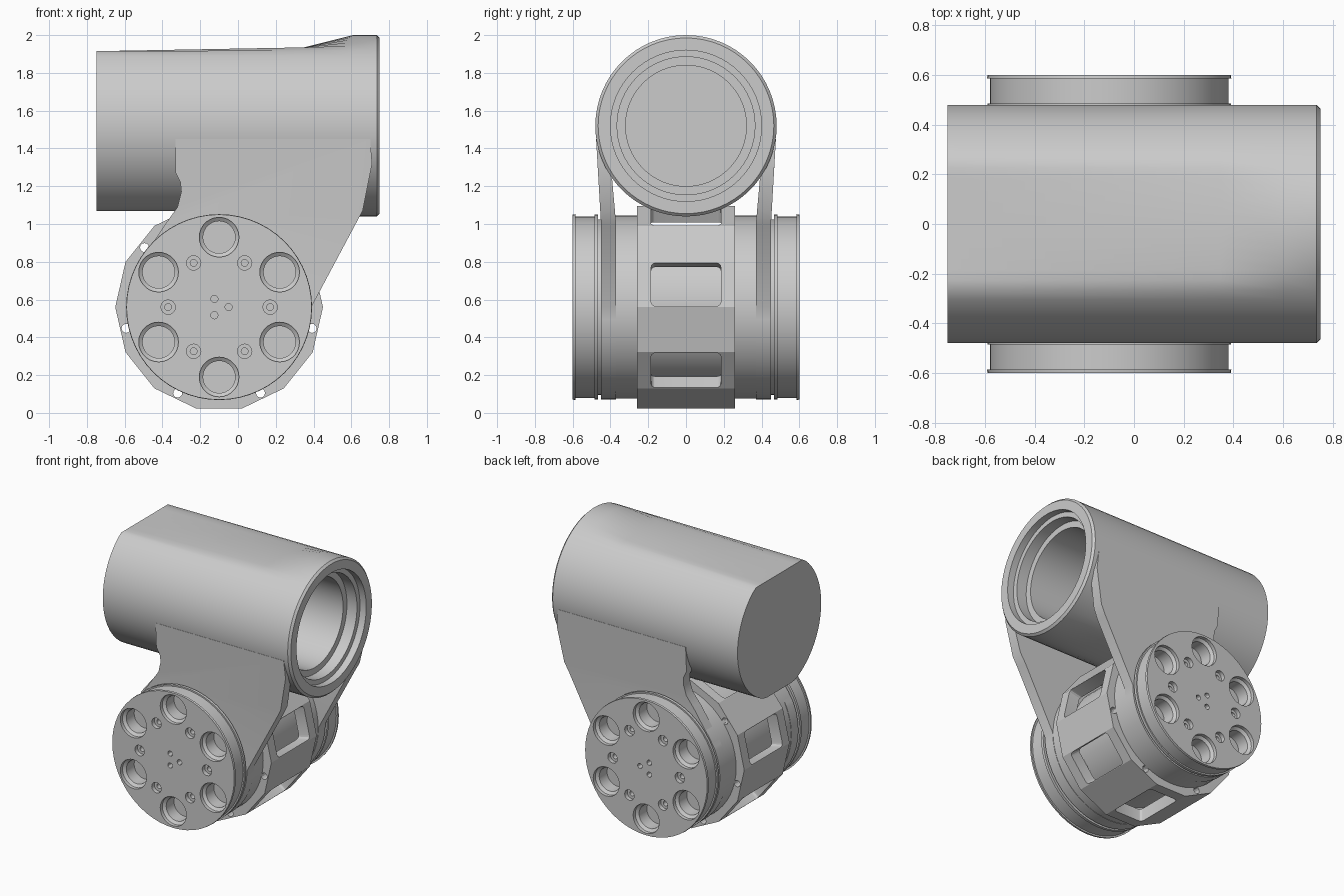
import bpy, bmesh, math
from mathutils import Matrix, Vector

cube = bpy.data.objects.get("Cube")
if cube:
    bpy.data.objects.remove(cube, do_unlink=True)

grey = bpy.data.materials.new("machined_grey")
grey.use_nodes = True
COLOUR = (0.6, 0.6, 0.6, 1)
grey.diffuse_color = COLOUR
grey.node_tree.nodes["Principled BSDF"].inputs["Base Color"].default_value = COLOUR

HUB = Vector((-0.1, 0, 0.56))
TUBE_Z, TUBE_R = 1.52, 0.48


def lathe(bm, profile, sides, closed=False, centre=HUB):
    """Turn (y, radius) points around an axis along y."""
    rings = []
    for y, r in profile:
        angles = [2 * math.pi * i / sides for i in range(sides)]
        rings.append([bm.verts.new(centre + Vector((r * math.cos(a), y, r * math.sin(a))))
                      for a in angles])
    pairs = list(zip(rings, rings[1:]))
    if closed:
        pairs.append((rings[-1], rings[0]))
    else:
        bm.faces.new(rings[0])
        bm.faces.new(rings[-1])
    for a, b in pairs:
        for i in range(sides):
            j = (i + 1) % sides
            bm.faces.new((a[i], a[j], b[j], b[i]))


def make(name, bm):
    bmesh.ops.recalc_face_normals(bm, faces=bm.faces[:])
    mesh = bpy.data.meshes.new(name)
    bm.to_mesh(mesh)
    bm.free()
    mesh.materials.append(grey)
    obj = bpy.data.objects.new(name, mesh)
    bpy.context.collection.objects.link(obj)
    return obj


def select(obj):
    bpy.ops.object.select_all(action="DESELECT")
    obj.select_set(True)
    bpy.context.view_layer.objects.active = obj


def cut(obj, cutter):
    cutter.hide_render = True
    mod = obj.modifiers.new("cut", "BOOLEAN")
    mod.operation, mod.solver, mod.object = "DIFFERENCE", "EXACT", cutter
    select(obj)
    bpy.ops.object.modifier_apply(modifier=mod.name)
    bpy.data.objects.remove(cutter, do_unlink=True)


def smooth(obj, degrees):
    select(obj)
    bpy.ops.object.shade_smooth_by_angle(angle=math.radians(degrees))


def around(count, radius, start=0):
    for i in range(count):
        a = math.radians(start) + 2 * math.pi * i / count
        yield HUB + Vector((radius * math.cos(a), 0, radius * math.sin(a)))


# Hub: solid core with stepped, grooved end discs
half = [(0.24, 0.42), (0.24, 0.485), (0.45, 0.485), (0.45, 0.465), (0.465, 0.465),
        (0.465, 0.49), (0.485, 0.49), (0.485, 0.48), (0.585, 0.48), (0.585, 0.492), (0.6, 0.49)]
bm = bmesh.new()
lathe(bm, [(-y, r) for y, r in reversed(half)] + half, 56)
hub = make("hub", bm)

# Holes in the disc faces: large sockets, counterbored bolts, centre pins
bm = bmesh.new()
for p in around(6, 0.37, 90):
    for s in (-1, 1):
        lathe(bm, [(s * 0.7, 0.105), (s * 0.575, 0.105), (s * 0.56, 0.085), (s * 0.47, 0.085)],
              28, centre=p)
for p in around(6, 0.27):
    lathe(bm, [(-0.7, 0.038), (-0.57, 0.038), (-0.57, 0.018),
               (0.57, 0.018), (0.57, 0.038), (0.7, 0.038)], 16, centre=p)
for p in around(3, 0.05):
    lathe(bm, [(-0.7, 0.019), (0.7, 0.019)], 12, centre=p)
cut(hub, make("hub_hole_cutter", bm))
smooth(hub, 30)

# Faceted drum shell around the core
bm = bmesh.new()
lathe(bm, [(-0.26, 0.55), (0.26, 0.55), (0.26, 0.46), (-0.26, 0.46)], 14, closed=True)
drum = make("drum_shell", bm)

# Windows on every second facet, bolt holes between them
bm = bmesh.new()
for i in range(7):
    a = 2 * math.pi * (i + 0.25) / 7
    turn = Matrix.Translation(HUB) @ Matrix.Rotation(-a, 4, "Y")
    box = bmesh.ops.create_cube(bm, size=1, matrix=Matrix.Diagonal((0.2, 0.37, 0.235, 1)))["verts"]
    edges = {e for v in box for e in v.link_edges
             if abs(e.verts[0].co.x - e.verts[1].co.x) > 0.1}
    corners = bmesh.ops.bevel(bm, geom=list(edges), offset=0.025, segments=3,
                              profile=0.5, affect="EDGES")
    verts = {v for v in box if v.is_valid} | set(corners["verts"])
    bmesh.ops.transform(bm, verts=list(verts), matrix=turn @ Matrix.Translation((0.53, 0, 0)))
for p in around(7, 0.505, -90 / 7):
    lathe(bm, [(-0.4, 0.024), (0.4, 0.024)], 12, centre=p)
cut(drum, make("drum_cutter", bm))
smooth(drum, 20)

# Tube: flattened top and bottom, flaring to a round rim, with a stepped bore
bm = bmesh.new()
SIDES = 64
# each station is x, radius, highest z, lowest z
stations = [(-0.75, TUBE_R, 1.915, 1.07), (0.35, TUBE_R, 1.935, 1.07), (0.61, TUBE_R, 2, 1.04),
            (0.735, TUBE_R, 2, 1.04), (0.75, 0.465, 2, 1)]
stations += [(x, r, 2, 1) for x, r in ((0.75, 0.4), (0.7, 0.4), (0.7, 0.365), (0.62, 0.365),
                                       (0.62, 0.32), (-0.6, 0.32))]
rings = []
for x, r, top, low in stations:
    ring = []
    for i in range(SIDES):
        a = 2 * math.pi * i / SIDES
        z = TUBE_Z + r * math.sin(a)
        ring.append(bm.verts.new((x, r * math.cos(a), max(low, min(top, z)))))
    rings.append(ring)
for a, b in zip(rings, rings[1:]):
    for i in range(SIDES):
        j = (i + 1) % SIDES
        bm.faces.new((a[i], a[j], b[j], b[i]))
bm.faces.new(rings[0])
bm.faces.new(rings[-1])
smooth(make("tube", bm), 25)

# Side arms: hug the hub, then lean outwards to meet the tube
upper = [(-0.54, 0.77), (-0.37, 1.02), (-0.32, 1.09), (-0.3, 1.17), (-0.305, 1.22), (-0.33, 1.27),
         (-0.33, 1.45), (0.7, 1.45), (0.71, 1.32), (0.66, 1.07)]
lower = []
for i in range(28):
    a = math.radians(-7.5 * i)
    lower.append((HUB.x + 0.488 * math.cos(a), HUB.z + 0.488 * math.sin(a)))
for side, name in ((-1, "front_arm"), (1, "back_arm")):
    bm = bmesh.new()
    face = bm.faces.new([bm.verts.new((x, side * 0.37, z)) for x, z in lower + upper])
    top = bmesh.ops.extrude_face_region(bm, geom=[face])["geom"]
    bmesh.ops.translate(bm, verts=[v for v in top if isinstance(v, bmesh.types.BMVert)],
                        vec=(0, side * 0.08, 0))
    bmesh.ops.bisect_plane(bm, geom=bm.verts[:] + bm.edges[:] + bm.faces[:],
                           plane_co=(0, 0, 1), plane_no=(0, 0, 1))
    for v in bm.verts:
        lean = max(0, (v.co.z - 1) / 0.45)
        v.co.y += side * lean * (0.026 if abs(v.co.y) > 0.4 else 0.04)
    smooth(make(name, bm), 30)
